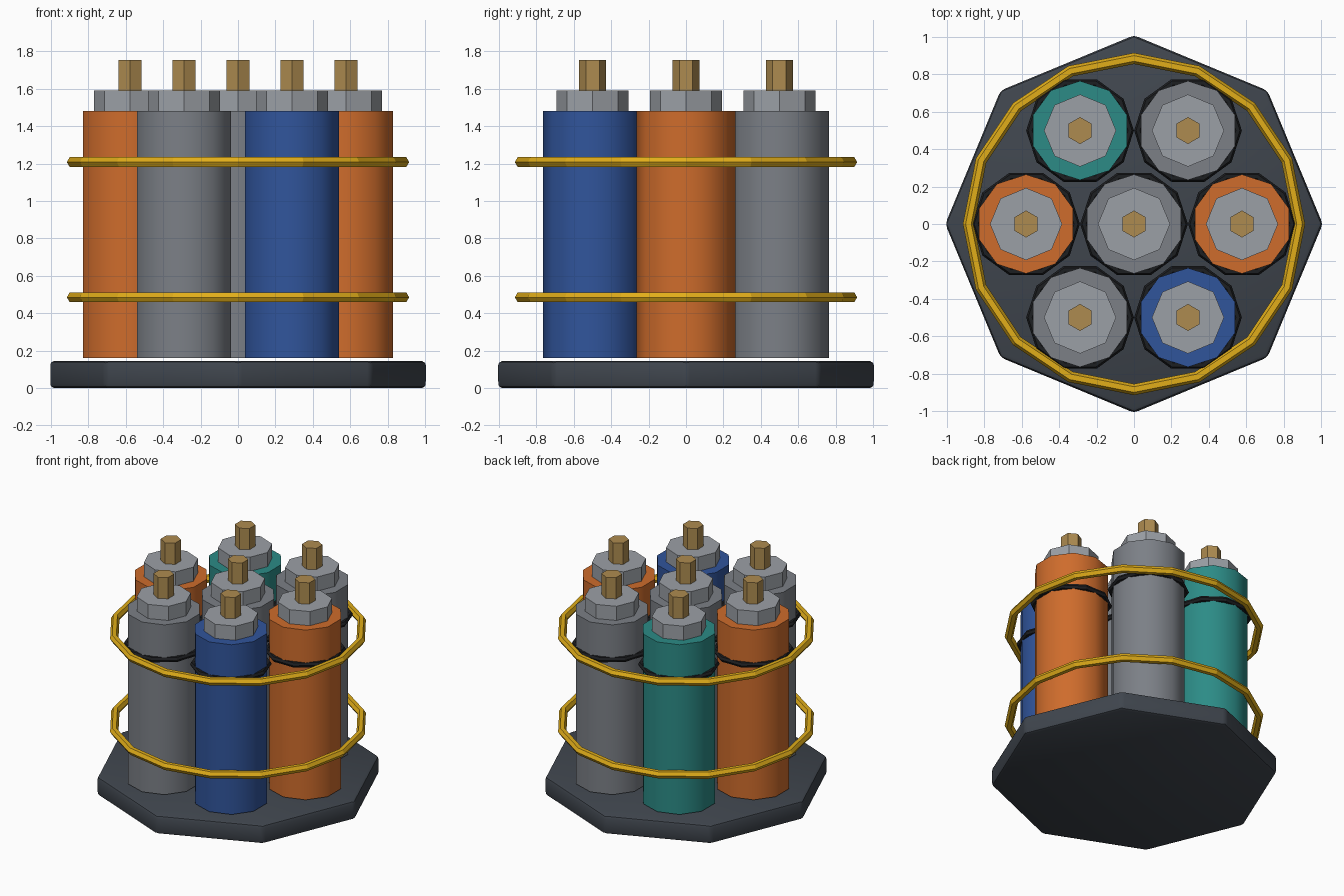
import bpy
from math import radians, sin, cos, pi

if "Cube" in bpy.data.objects:
    bpy.data.objects.remove(bpy.data.objects["Cube"])


def material(name, r, g, b):
    m = bpy.data.materials.new(name)
    m.diffuse_color = (r, g, b, 1)
    m.use_nodes = True
    m.node_tree.nodes["Principled BSDF"].inputs["Base Color"].default_value = m.diffuse_color
    return m


GREY = material("sheath_grey", 0.20, 0.215, 0.24)
ORANGE = material("sheath_orange", 0.62, 0.15, 0.025)
BLUE = material("sheath_blue", 0.03, 0.09, 0.33)
TEAL = material("sheath_teal", 0.025, 0.26, 0.24)
STEEL = material("steel", 0.33, 0.35, 0.38)
BRASS = material("brass", 0.42, 0.26, 0.08)
YELLOW = material("hoop_yellow", 0.75, 0.42, 0.01)
BLACK = material("rubber_black", 0.012, 0.013, 0.015)
DARK = material("base_dark", 0.05, 0.06, 0.075)


def finish(name, mat, smooth=None):
    o = bpy.context.object
    o.name = name
    o.data.materials.append(mat)
    if smooth:
        bpy.ops.object.shade_smooth_by_angle(angle=radians(smooth))
    return o


def prism(name, sides, r, x, y, z0, z1, mat, smooth=None):
    bpy.ops.mesh.primitive_cylinder_add(vertices=sides, radius=r, depth=z1 - z0,
                                        location=(x, y, (z0 + z1) / 2))
    return finish(name, mat, smooth)


def ring(name, major, minor, segs, x, y, z, mat):
    bpy.ops.mesh.primitive_torus_add(major_radius=major, minor_radius=minor,
                                     major_segments=segs, minor_segments=6,
                                     location=(x, y, z))
    return finish(name, mat)


# octagonal base plate with softened edges
base = prism("base_plate", 8, 1.009, 0, 0, 0, 0.145, DARK)
bev = base.modifiers.new("bevel", "BEVEL")
bev.width = 0.024
bev.segments = 2
bev.limit_method = "ANGLE"
bpy.ops.object.modifier_apply(modifier="bevel")
bpy.ops.object.shade_smooth_by_angle(angle=radians(30))

# one centre cell and six around it: sheath, cap, terminal, rubber band
SPACING = 0.577
cells = [(0, 0, GREY)]
for i, mat in enumerate([ORANGE, GREY, TEAL, ORANGE, GREY, BLUE]):
    a = i * pi / 3
    cells.append((SPACING * cos(a), SPACING * sin(a), mat))

for i, (x, y, mat) in enumerate(cells):
    prism(f"cell_body_{i}", 10, 0.265, x, y, 0.16, 1.48, mat, 40)
    prism(f"cell_cap_{i}", 8, 0.193, x, y, 1.48, 1.59, STEEL)
    prism(f"terminal_{i}", 6, 0.072, x, y, 1.59, 1.755, BRASS)
    ring(f"cell_band_{i}", 0.267, 0.021, 10, x, y, 1.208, BLACK)

# hoops around the whole bundle
for name, z in (("lower_hoop", 0.485), ("upper_hoop", 1.208)):
    ring(name, 0.885, 0.03, 16, 0, 0, z, YELLOW)
